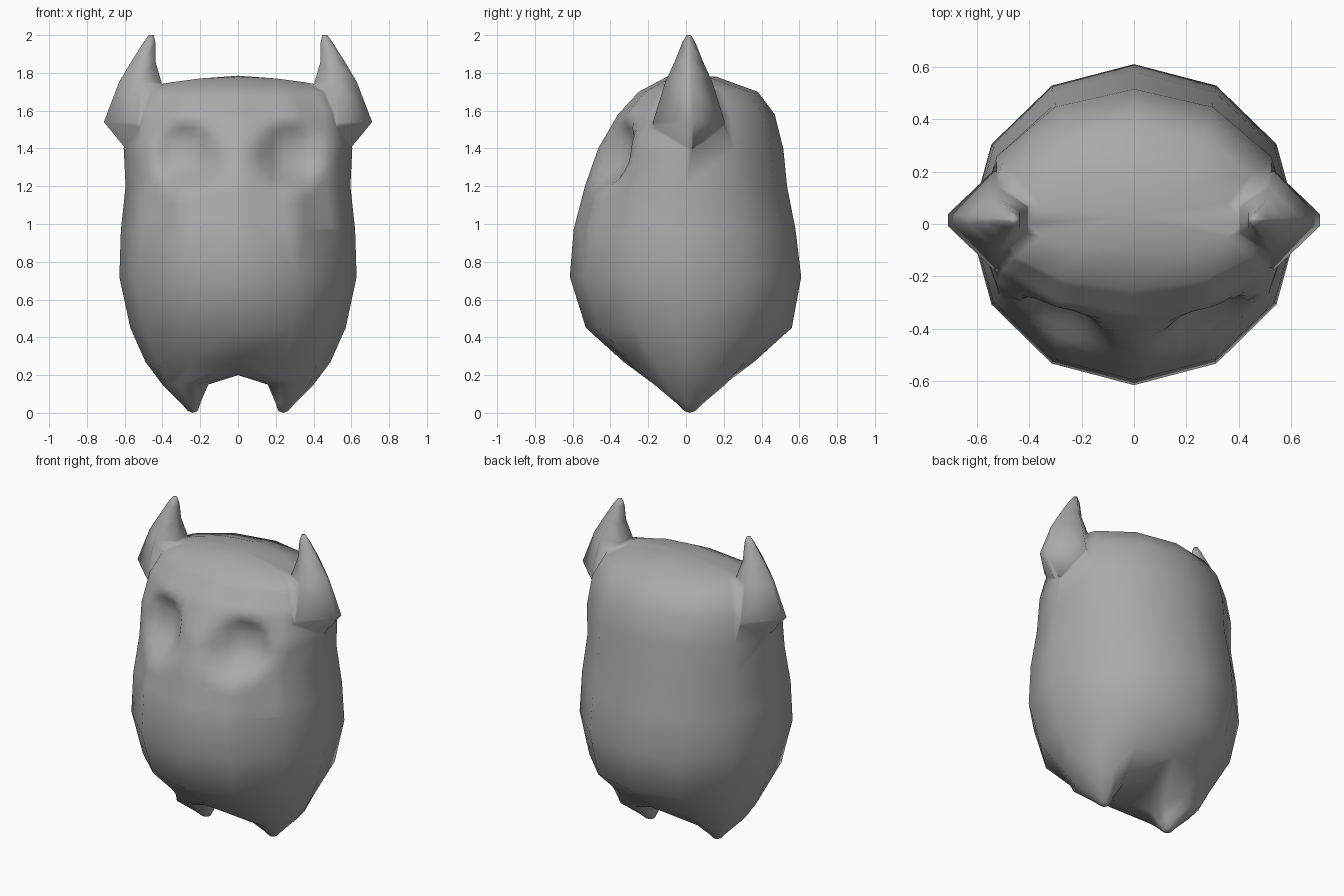
import bpy, bmesh, math

cube = bpy.data.objects.get("Cube")
if cube:
    bpy.data.objects.remove(cube, do_unlink=True)

grey = bpy.data.materials.new("soft grey")
grey.use_nodes = True
grey.diffuse_color = (0.4, 0.4, 0.4, 1)
grey.node_tree.nodes["Principled BSDF"].inputs["Base Color"].default_value = (0.4, 0.4, 0.4, 1)


def bridge(bm, lower, upper):
    """Join two equal closed loops with quads."""
    n = len(lower)
    for i in range(n):
        j = (i + 1) % n
        bm.faces.new((lower[i], lower[j], upper[j], upper[i]))


def make_object(name, bm):
    bmesh.ops.recalc_face_normals(bm, faces=bm.faces)
    mesh = bpy.data.meshes.new(name)
    bm.to_mesh(mesh)
    bm.free()
    mesh.materials.append(grey)
    obj = bpy.data.objects.new(name, mesh)
    bpy.context.collection.objects.link(obj)
    return obj


# Body: twelve-sided rings (height, half width, front depth, back depth)
RINGS = [(0.27, 0.49, 0.33, 0.36), (0.45, 0.57, 0.53, 0.56),
         (0.72, 0.628, 0.615, 0.61), (0.97, 0.62, 0.595, 0.58),
         (1.2, 0.595, 0.535, 0.535), (1.4, 0.605, 0.465, 0.515),
         (1.58, 0.58, 0.36, 0.47), (1.70, 0.52, 0.25, 0.38),
         (1.78, 0.41, 0.10, 0.16)]
bm = bmesh.new()
loops = []
for z, w, front, back in RINGS:
    loop = []
    for k in range(12):
        a = math.radians(30 * k)
        x, y = w * math.cos(a), math.sin(a)
        drop = 0.04 * (x / w) ** 2 if z > 1.75 else 0
        loop.append(bm.verts.new((x, y * (back if y > 0 else front), z - drop)))
    loops.append(loop)
for a, b in zip(loops, loops[1:]):
    bridge(bm, a, b)
crown = bm.verts.new((0, 0.03, 1.785))
for i in range(12):
    bm.faces.new((loops[-1][i], loops[-1][(i + 1) % 12], crown))

# Legs: each grows from half of the lowest ring plus the crotch line
crotch_front = bm.verts.new((0, -0.16, 0.20))
crotch_back = bm.verts.new((0, 0.17, 0.20))
ANGLES = (115, 70, 35, 0, -35, -70, -115, -160, 160)
LEG_RINGS = [(0.15, 0.15, 0.40, 0.20), (0.055, 0.195, 0.305, 0.08),
             (0.01, 0.212, 0.265, 0.03)]     # height, inner x, outer x, depth
for side in (1, -1):
    order = [3, 2, 1, 0, 11, 10, 9] if side > 0 else [3, 4, 5, 6, 7, 8, 9]
    prev = [loops[0][i] for i in order] + [crotch_front, crotch_back]
    for z, inner, outer, depth in LEG_RINGS:
        mid, half = (inner + outer) / 2, (outer - inner) / 2
        ring = [bm.verts.new((side * (mid + half * math.cos(math.radians(a))),
                              0.02 + depth * math.sin(math.radians(a)), z))
                for a in ANGLES]
        bridge(bm, ring, prev)
        prev = ring
    tip = bm.verts.new((side * 0.24, 0.02, 0))
    for i in range(9):
        bm.faces.new((prev[i], prev[(i + 1) % 9], tip))

# Eye sockets: refine the face area and press in two soft hollows
area = [f for f in bm.faces
        if f.calc_center_median().y < -0.2 and 1.0 < f.calc_center_median().z < 1.65
        and abs(f.calc_center_median().x) < 0.5]
edges = list({e for f in area for e in f.edges})
bmesh.ops.subdivide_edges(bm, edges=edges, cuts=4, use_grid_fill=True)
for v in bm.verts:
    if v.co.y < -0.1 and 1.1 < v.co.z < 1.65:
        r = math.hypot((abs(v.co.x) - 0.27) / 0.18, (v.co.z - 1.36) / 0.20)
        if r < 1:
            v.co.y += 0.13 * (1 - r * r) ** 1.2
body = make_object("body", bm)

# Ears: pointed six-sided horns, widest at the outer corner
SECTION = [(1, 0.12), (1, -0.12), (0, -1), (-1, -0.4), (-1, 0.4), (0, 1)]
EAR_RINGS = [(1.40, 0.36, 0.595, 0.15), (1.54, 0.36, 0.71, 0.19),
             (1.75, 0.405, 0.63, 0.125), (1.86, 0.437, 0.565, 0.075),
             (1.96, 0.437, 0.502, 0.035), (2.0, 0.446, 0.472, 0.012)]
ears = []
for side, name in ((1, "left_ear"), (-1, "right_ear")):
    bm = bmesh.new()
    prev = None
    for z, inner, outer, depth in EAR_RINGS:
        mid, half = (inner + outer) / 2, (outer - inner) / 2
        ring = [bm.verts.new((side * (mid + half * u), 0.015 + depth * v, z))
                for u, v in SECTION]
        if prev:
            bridge(bm, prev, ring)
        else:
            bm.faces.new(ring)
        prev = ring
    bm.faces.new(prev)
    ears.append(make_object(name, bm))

# Fuse the ears into the body and smooth the shading
bpy.context.view_layer.objects.active = body
for ear in ears:
    mod = body.modifiers.new("fuse_" + ear.name, 'BOOLEAN')
    mod.operation = 'UNION'
    mod.solver = 'EXACT'
    mod.object = ear
    bpy.ops.object.modifier_apply(modifier=mod.name)
    bpy.data.objects.remove(ear, do_unlink=True)
for p in body.data.polygons:
    p.use_smooth = True
